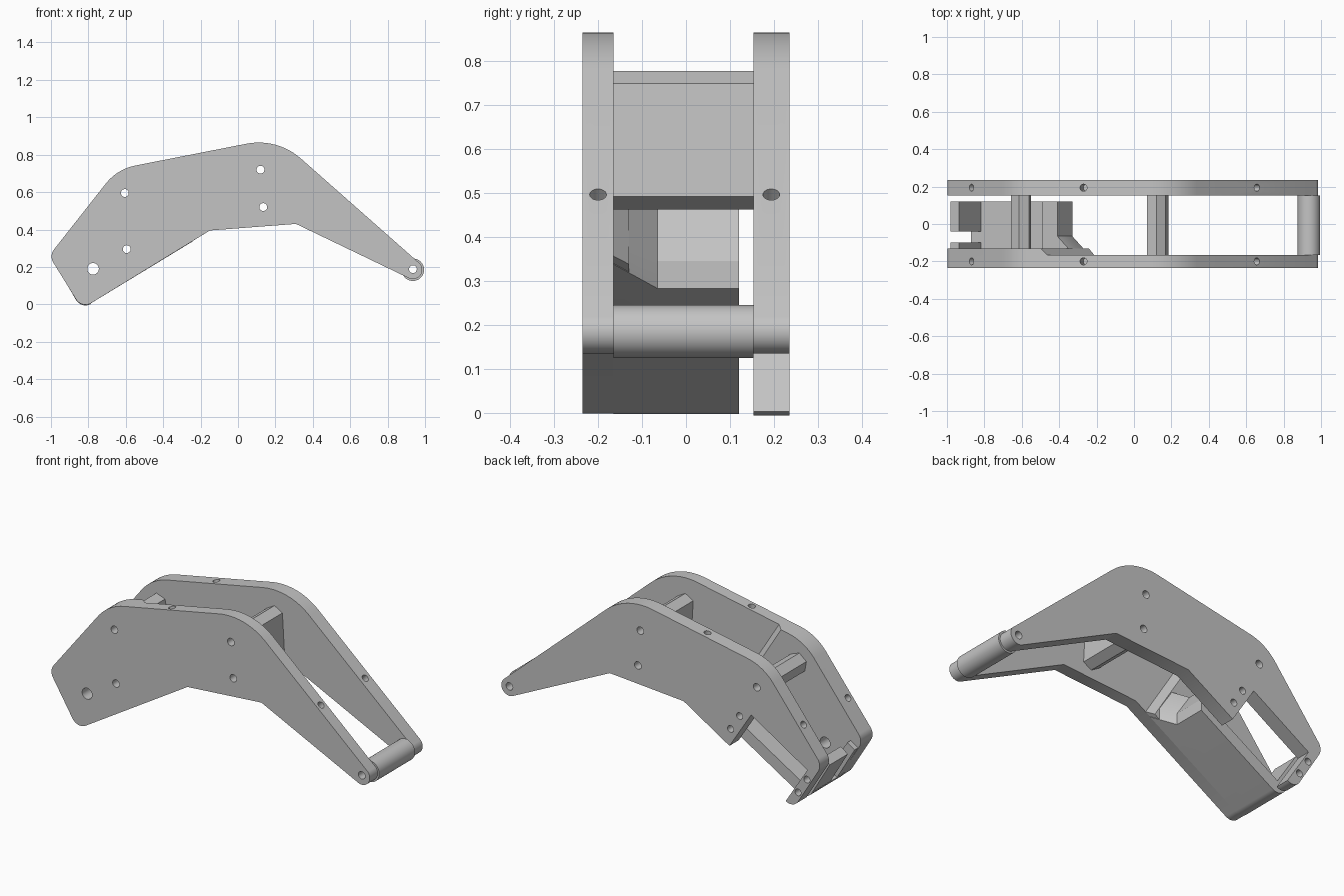
import bpy, bmesh, math
from mathutils import Vector

if "Cube" in bpy.data.objects:
    bpy.data.objects.remove(bpy.data.objects["Cube"])

grey = bpy.data.materials.new("plain grey")
grey.use_nodes = True
grey.diffuse_color = (0.55, 0.55, 0.55, 1)
grey.node_tree.nodes["Principled BSDF"].inputs["Base Color"].default_value = (0.55, 0.55, 0.55, 1)


def rounded(corners, steps=12):
    """Turn (x, z[, radius]) corners into a profile with arcs at the corners."""
    pts = []
    n = len(corners)
    for i, c in enumerate(corners):
        p = Vector(c[:2])
        if len(c) < 3:
            pts.append(p)
            continue
        a = (Vector(corners[i - 1][:2]) - p).normalized()
        b = (Vector(corners[(i + 1) % n][:2]) - p).normalized()
        half = a.angle(b) / 2
        centre = p + (a + b).normalized() * c[2] / math.sin(half)
        start = p + a * c[2] / math.tan(half) - centre
        end = p + b * c[2] / math.tan(half) - centre
        for k in range(steps + 1):
            pts.append(centre + start.lerp(end, k / steps).normalized() * c[2])
    return pts


def circle(x, z, r, n, turn=0.0):
    return [Vector((x + r * math.cos(turn + math.tau * k / n),
                    z + r * math.sin(turn + math.tau * k / n))) for k in range(n)]


def loft(bm, near, far, y0, y1):
    """Closed solid between two matching x-z profiles."""
    a = [bm.verts.new((p[0], y0, p[1])) for p in near]
    b = [bm.verts.new((p[0], y1, p[1])) for p in far]
    faces = [bm.faces.new(a), bm.faces.new(b[::-1])]
    for i in range(len(a)):
        j = (i + 1) % len(a)
        faces.append(bm.faces.new((a[j], a[i], b[i], b[j])))
    bmesh.ops.recalc_face_normals(bm, faces=faces)


def make(name, bm):
    mesh = bpy.data.meshes.new(name)
    bmesh.ops.recalc_face_normals(bm, faces=bm.faces[:])
    bm.to_mesh(mesh)
    bm.free()
    obj = bpy.data.objects.new(name, mesh)
    bpy.context.collection.objects.link(obj)
    mesh.materials.append(grey)
    return obj


def prism(name, profile, y0, y1):
    bm = bmesh.new()
    loft(bm, profile, profile, y0, y1)
    return make(name, bm)


def drill(obj, start, direction, radius, depth):
    """Cut a round hole into an object."""
    bm = bmesh.new()
    bmesh.ops.create_cone(bm, cap_ends=True, segments=24, radius1=radius,
                          radius2=radius, depth=depth * 2)
    cutter = make("drill", bm)
    cutter.hide_render = True
    cutter.location = start
    cutter.rotation_mode = "QUATERNION"
    cutter.rotation_quaternion = Vector(direction).to_track_quat("Z", "Y")
    mod = obj.modifiers.new("hole", "BOOLEAN")
    mod.object, mod.operation, mod.solver = cutter, "DIFFERENCE", "EXACT"
    bpy.context.view_layer.update()
    mesh = bpy.data.meshes.new_from_object(
        obj.evaluated_get(bpy.context.evaluated_depsgraph_get()))
    obj.modifiers.clear()
    obj.data = mesh
    bpy.data.objects.remove(cutter)


def smooth(obj):
    bpy.ops.object.select_all(action="DESELECT")
    obj.select_set(True)
    bpy.context.view_layer.objects.active = obj
    bpy.ops.object.shade_smooth_by_angle(angle=math.radians(30))


# Shared outline of the side plates
TIP = (0.935, 0.185)
tip_arc = [(TIP[0] + 0.05 * math.cos(math.radians(d)), TIP[1] + 0.05 * math.sin(math.radians(d)))
           for d in range(-115, 50, 12)]
upper = [(-0.15, 0.395), (0.31, 0.43), *tip_arc, (0.21, 0.891, 0.34),
         (-0.646, 0.723, 0.27), (-1.01, 0.26, 0.06)]
full = rounded([(-0.835, -0.024, 0.06)] + upper)
notched = rounded([(-0.835, -0.024, 0.055), (-0.785, 0.003), (-0.92, 0.213),
                   (-0.57, 0.43), (-0.435, 0.22)] + upper)
front = prism("front_plate", full, -0.235, -0.165)
back = prism("back_plate", notched, 0.153, 0.235)

# Thicker inner pad on the front plate, ending in a slanted step
bm = bmesh.new()
loft(bm, full, full, -0.165, -0.13)
bmesh.ops.bisect_plane(bm, geom=bm.verts[:] + bm.edges[:] + bm.faces[:],
                       plane_co=(-0.24, -0.165, 0.40), plane_no=(0.6, 0.707, 0.375),
                       clear_outer=True)
bmesh.ops.holes_fill(bm, edges=[e for e in bm.edges if e.is_boundary])
pad = make("front_plate_pad", bm)

# Lower tray with a hooked upper end that flares into the front plate
tray_main = [(-0.835, -0.024, 0.06), (-0.33, 0.283), (-0.33, 0.345), (-0.41, 0.467),
             (-0.49, 0.415), (-0.421, 0.305), (-0.872, 0.032)]
flared = [(c[0] + 0.09, c[1] + 0.055) + tuple(c[2:]) if i in (1, 2, 3) else c
          for i, c in enumerate(tray_main)]
bm = bmesh.new()
loft(bm, rounded(tray_main), rounded(tray_main), -0.065, 0.12)
loft(bm, rounded(flared), rounded(tray_main), -0.165, -0.065)
tray = make("lower_tray", bm)

# Lower end lugs with a slot between them
lug = [(-0.868, 0.027), (-0.98, 0.215), (-0.935, 0.245), (-0.815, 0.06)]
lugs = [prism("lower_lug_wide", lug, -0.04, 0.12),
        prism("lower_lug_narrow", lug, -0.13, -0.10)]

# Cross members: hexagonal rod, hexagonal-ended web and tip roller
rod = prism("hex_rod", circle(-0.605, 0.595, 0.057, 6, math.radians(40)), -0.135, 0.155)
hex_top = circle(0.12, 0.72, 0.057, 6, math.pi / 2)
hex_low = circle(0.135, 0.52, 0.057, 6, math.pi / 2)
web = prism("cross_web", [hex_top[5], hex_top[0], hex_top[1],
                          hex_low[2], hex_low[3], hex_low[4]], -0.167, 0.155)
roller = prism("tip_roller", circle(*TIP, 0.06, 48), -0.165, 0.153)

# Cross holes
def cross(objects, x, z, r):
    for o in objects:
        drill(o, (x, 0, z), (0, 1, 0), r, 0.5)

cross([front, back, rod, pad], -0.605, 0.595, 0.021)
cross([front, pad], -0.595, 0.295, 0.021)
cross([front, pad], -0.775, 0.19, 0.031)
cross([front, back, web], 0.12, 0.72, 0.021)
cross([front, back, web], 0.135, 0.52, 0.021)
cross([front, back, roller], 0.935, 0.188, 0.021)
for x, z in ((-0.498, 0.405), (-0.442, 0.317), (-0.917, 0.159), (-0.862, 0.072)):
    cross([back], x, z, 0.019)

# Blind holes in the top edges of both plates
for x, z, nx, nz in ((-0.87, 0.441, -0.783, 0.622), (-0.27, 0.797, -0.192, 0.98),
                     (0.66, 0.50, 0.656, 0.755)):
    drill(front, (x, -0.2, z), (nx, 0, nz), 0.019, 0.09)
    drill(back, (x, 0.194, z), (nx, 0, nz), 0.019, 0.09)

for o in [front, back, pad, tray, rod, web, roller] + lugs:
    smooth(o)
